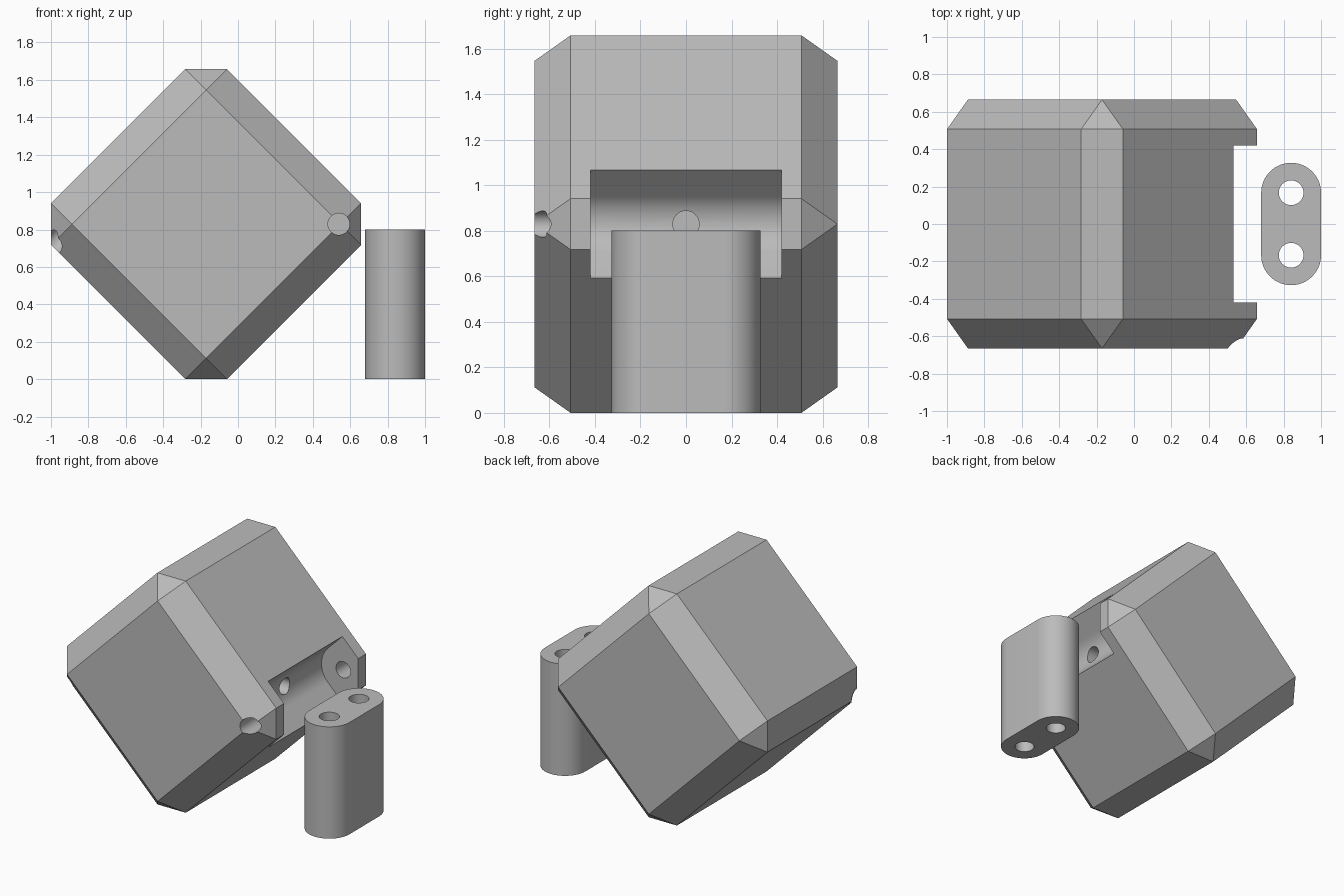
import bpy
import bmesh
from math import pi, cos, sin, radians
from mathutils import Matrix, Vector

if "Cube" in bpy.data.objects:
    bpy.data.objects.remove(bpy.data.objects["Cube"])

HALF = 0.665      # half side of the cube
BEVEL = 0.158     # chamfer leg
AXIS = 0.502      # hinge pin offset from the cube centre
NOTCH_R = 0.172
PIN_R = 0.058

grey = bpy.data.materials.new("plain_grey")
grey.use_nodes = True
colour = (0.5, 0.5, 0.5, 1)
grey.diffuse_color = colour
grey.node_tree.nodes["Principled BSDF"].inputs["Base Color"].default_value = colour


def make_object(name, bm):
    bmesh.ops.recalc_face_normals(bm, faces=bm.faces)
    mesh = bpy.data.meshes.new(name)
    bm.to_mesh(mesh)
    bm.free()
    mesh.materials.append(grey)
    obj = bpy.data.objects.new(name, mesh)
    bpy.context.collection.objects.link(obj)
    return obj


def prism(name, outline, start, end, frame=Matrix()):
    """Extrude an (x, y) outline along z, then place it with frame."""
    bm = bmesh.new()
    face = bm.faces.new([bm.verts.new((x, y, start)) for x, y in outline])
    new = bmesh.ops.extrude_face_region(bm, geom=[face])["geom"]
    bmesh.ops.translate(bm, vec=(0, 0, end - start),
                        verts=[v for v in new if isinstance(v, bmesh.types.BMVert)])
    bm.transform(frame)
    return make_object(name, bm)


def arc(cx, cy, r, a0, a1, n, closed=False):
    steps = n if closed else n + 1
    return [(cx + r * cos(a0 + (a1 - a0) * i / n),
             cy + r * sin(a0 + (a1 - a0) * i / n)) for i in range(steps)]


def circle(r, cx=0, cy=0):
    return arc(cx, cy, r, 0, 2 * pi, 40, True)


def cut(target, cutter):
    cutter.hide_render = True
    mod = target.modifiers.new("cut", 'BOOLEAN')
    mod.operation = 'DIFFERENCE'
    mod.solver = 'EXACT'
    mod.object = cutter
    bpy.context.view_layer.objects.active = target
    bpy.ops.object.modifier_apply(modifier=mod.name)
    bpy.data.objects.remove(cutter)


def finish(obj):
    bpy.ops.object.select_all(action='DESELECT')
    obj.select_set(True)
    bpy.context.view_layer.objects.active = obj
    bpy.ops.object.shade_smooth_by_angle(angle=radians(25))


def frame(x_axis, y_axis, origin):
    """Frame whose z axis is the cross product of the two given axes."""
    x, y = Vector(x_axis), Vector(y_axis)
    m = Matrix((x, y, x.cross(y))).transposed().to_4x4()
    m.translation = origin
    return m


# Chamfered cube body
bm = bmesh.new()
bmesh.ops.create_cube(bm, size=2 * HALF)
bmesh.ops.bevel(bm, geom=bm.edges[:], offset=BEVEL, offset_type='OFFSET',
                segments=1, profile=0.5, affect='EDGES')
body = make_object("chamfered_cube", bm)

# Hinge notches: a square channel with a rounded inner corner, and a pin bore
# entering from one end and stopping inside the other
notch = arc(0, 0, NOTCH_R, pi, 1.5 * pi, 24) + [(0.4, -NOTCH_R), (0.4, 0.4), (-NOTCH_R, 0.4)]
right_edge = frame((0, 0, 1), (1, 0, 0), (AXIS, 0, AXIS))           # z runs to the back
front_edge = frame((-1, 0, 0), (0, -1, 0), (-AXIS, -AXIS, 0))       # z runs up the edge
for place in (right_edge, front_edge):
    cut(body, prism("notch_cutter", notch, -0.42, 0.42, place))
    cut(body, prism("pin_cutter", circle(PIN_R), -0.9, 0.56, place))

# Blind bore in the middle of the right notch, pointing at the cube centre
s = 0.5 ** 0.5
bore = frame((0, 1, 0), (-s, 0, s), (AXIS, 0, AXIS))
cut(body, prism("bore_cutter", circle(PIN_R), -0.45, 0.45, bore))

body.data.transform(Matrix.Translation((-0.171, 0, 0.829)) @ Matrix.Rotation(pi / 4, 4, 'Y'))
finish(body)

# Separate hinge link: rounded block with two through holes
R, C = 0.16, 0.167
link_outline = arc(0, C, R, 0, pi, 28) + arc(0, -C, R, pi, 2 * pi, 28)
at = Matrix.Translation((0.84, 0, 0))
link = prism("hinge_link", link_outline, 0, 0.8, at)
for y in (-C, C):
    cut(link, prism("hole_cutter", circle(0.066, 0, y), -0.1, 0.9, at))
finish(link)
